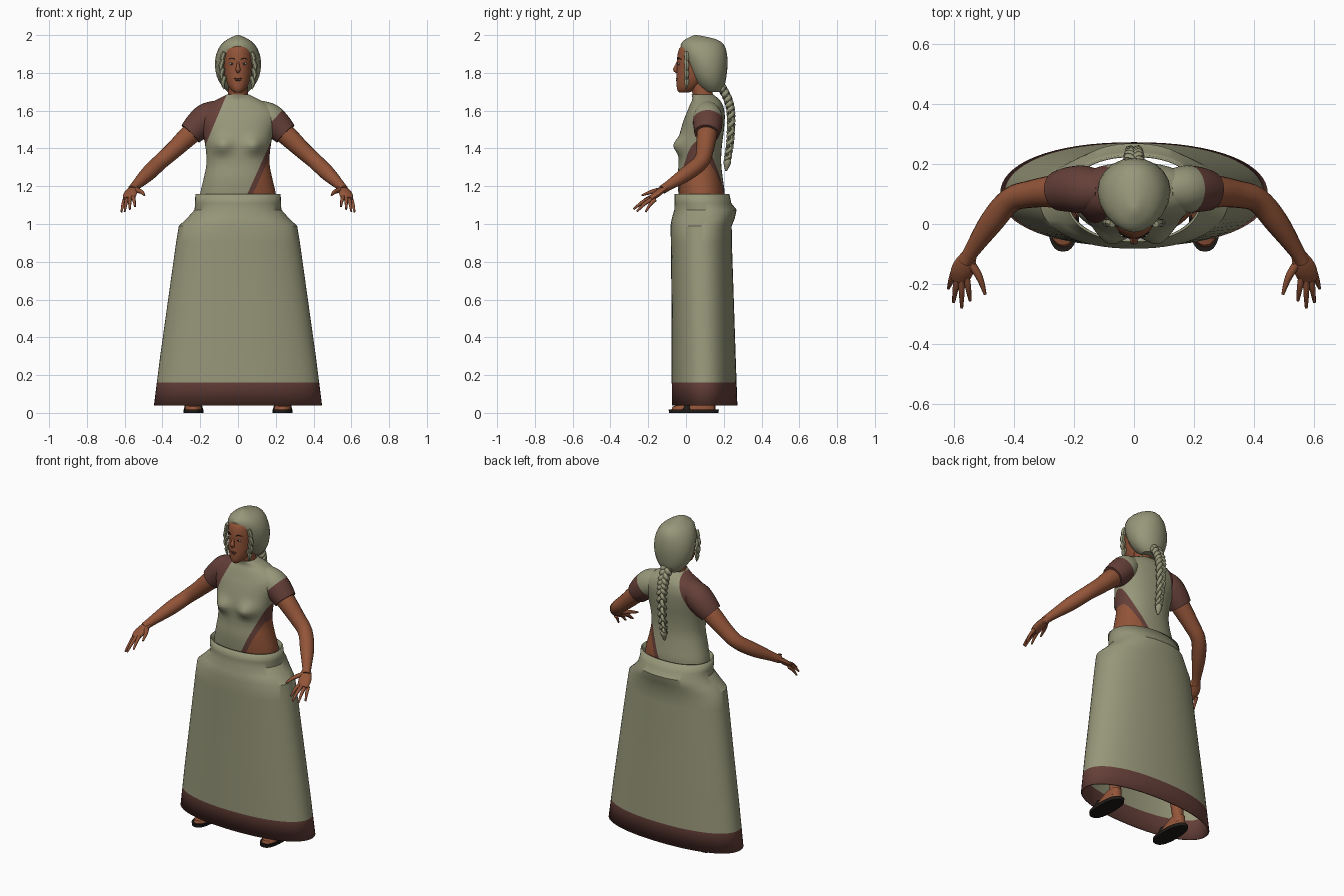
import bpy, bmesh, math
from mathutils import Vector, Matrix

if "Cube" in bpy.data.objects:
    bpy.data.objects.remove(bpy.data.objects["Cube"], do_unlink=True)


def material(name, r, g, b):
    m = bpy.data.materials.new(name)
    m.use_nodes = True
    m.diffuse_color = (r, g, b, 1)
    bsdf = next(n for n in m.node_tree.nodes if n.type == 'BSDF_PRINCIPLED')
    bsdf.inputs["Base Color"].default_value = (r, g, b, 1)
    bsdf.inputs["Roughness"].default_value = 0.9
    return m


CLOTH = material("sage cloth", .31, .31, .195)
BROWN = material("maroon cloth", .13, .05, .04)
SKIN = material("brown skin", .29, .09, .04)
DARK = material("dark leather", .014, .011, .009)
WHITE = material("eye white", .5, .45, .4)


def smooth_rows(rows, steps=4):
    """Catmull-Rom resampling of a list of equal-length tuples."""
    out = []
    last = len(rows) - 1
    for i in range(last):
        four = [rows[max(0, min(last, i + k))] for k in (-1, 0, 1, 2)]
        for s in range(steps):
            t = s / steps
            out.append(tuple(
                b + t / 2 * (c - a + t * (2*a - 5*b + 4*c - d + t * (3*(b - c) + d - a)))
                for a, b, c, d in zip(*four)))
    return out + [rows[-1]]


def finish(bm, name, mats, rule=None, cuts=(), angle=45):
    """Cut the mesh along colour borders, colour it by rule and link it."""
    for co, no in cuts:
        bmesh.ops.bisect_plane(bm, geom=bm.verts[:] + bm.edges[:] + bm.faces[:],
                               plane_co=co, plane_no=no)
    for f in bm.faces:
        f.smooth = True
        if rule:
            f.material_index = rule(f.calc_center_median())
    me = bpy.data.meshes.new(name)
    bm.to_mesh(me)
    bm.free()
    for m in mats:
        me.materials.append(m)
    me.set_sharp_from_angle(angle=math.radians(angle))
    ob = bpy.data.objects.new(name, me)
    bpy.context.collection.objects.link(ob)
    return ob


def skin_rings(rings, cap=True):
    bm = bmesh.new()
    loops = [[bm.verts.new(p) for p in r] for r in rings]
    n = len(loops[0])
    for a, b in zip(loops, loops[1:]):
        for i in range(n):
            j = (i + 1) % n
            bm.faces.new((a[i], a[j], b[j], b[i]))
    if cap:
        bm.faces.new(loops[0][::-1])
        bm.faces.new(loops[-1])
        bmesh.ops.recalc_face_normals(bm, faces=bm.faces[:])
    return bm


def power(v, n):
    return math.copysign(abs(v) ** (2 / n), v)


def level_rings(rows, seg=40, n=2.0, cx=0):
    """Horizontal rings from rows of (z, half width, front y, back y)."""
    turn = [math.tau * i / seg for i in range(seg)]
    return [[Vector((cx + w * power(math.cos(a), n),
                     (f + b) / 2 + (b - f) / 2 * power(math.sin(a), n), z))
             for a in turn] for z, w, f, b in rows]


def tube(name, rows, mats, seg=14, flat=1.0, side=1, up=(0, 0, 1), steps=4, **kw):
    """Round or flattened limb through rows of (x, y, z, radius)."""
    rows = smooth_rows(rows, steps)
    pts = [Vector((side * x, y, z)) for x, y, z, r in rows]
    rings = []
    for i, p in enumerate(pts):
        t = (pts[min(i + 1, len(pts) - 1)] - pts[max(i - 1, 0)]).normalized()
        u = t.cross(Vector(up)).normalized()
        v = u.cross(t)
        r = rows[i][3]
        rings.append([p + u * r * math.cos(math.tau * k / seg)
                      + v * r * flat * math.sin(math.tau * k / seg) for k in range(seg)])
    return finish(skin_rings(rings), name, mats, **kw)


def blob(name, loc, scale, mat):
    bm = bmesh.new()
    bmesh.ops.create_uvsphere(bm, u_segments=12, v_segments=8, radius=1,
                              matrix=Matrix.LocRotScale(Vector(loc), None, Vector(scale)))
    return finish(bm, name, [mat])


# Skirt: hollow flared shell with a contrasting hem and a raised waistband
HEM = .16
skirt_rows = [(.04, .445, -.075, .272), (.3, .412, -.076, .263), (.6, .37, -.077, .253),
              (.9, .328, -.08, .243), (.99, .313, -.082, .242), (1.03, .27, -.075, .258),
              (1.075, .23, -.062, .268), (1.11, .227, -.06, .24), (1.16, .226, -.06, .23)]
skirt = finish(skin_rings(level_rings(skirt_rows, 64, 2.2), cap=False), "skirt",
               [CLOTH, BROWN], lambda c: int(c.z < HEM), [((0, 0, HEM), (0, 0, 1))], 35)
shell = skirt.modifiers.new("thickness", 'SOLIDIFY')
shell.thickness = .008
shell.offset = -1

# Torso: draped cloth over the left shoulder, blouse and bare waist beside it
torso_rows = smooth_rows([
    (1.08, .205, -.03, .2), (1.16, .2, -.04, .205), (1.24, .182, -.045, .195),
    (1.31, .168, -.04, .187), (1.37, .168, -.04, .187), (1.43, .176, -.04, .192),
    (1.49, .188, -.03, .2), (1.55, .205, -.012, .205), (1.59, .205, .004, .204),
    (1.63, .165, .02, .195), (1.66, .11, .033, .175), (1.685, .06, .03, .145)])
bm = skin_rings(level_rings(torso_rows, 56, 2.15))
for v in bm.verts:
    if v.co.y < .05:
        d = ((abs(v.co.x) - .085) / .05) ** 2 + ((v.co.z - 1.415) / .045) ** 2
        v.co.y -= .038 * math.exp(-d)

SLOPE, STRIP, BLOUSE = .45, .03, 1.34


def drape_edge(c):
    return c.x - .05 - SLOPE * (c.z - 1.16)


def shoulder_edge(c):
    return c.x + .06 + .42 * (1.685 - c.z)


def torso_colour(c):
    if shoulder_edge(c) < 0 and c.z > 1.41:
        return 1
    if drape_edge(c) < 0:
        return 0
    return 1 if drape_edge(c) < STRIP or c.z > BLOUSE else 2


finish(bm, "torso", [CLOTH, BROWN, SKIN], torso_colour, [
    ((.05, 0, 1.16), (1, 0, -SLOPE)), ((.05 + STRIP, 0, 1.16), (1, 0, -SLOPE)),
    ((-.06, 0, 1.685), (1, 0, -.42)), ((0, 0, BLOUSE), (0, 0, 1)), ((0, 0, 1.41), (0, 0, 1))])

# Neck, head and facial features
tube("neck", [(0, .1, 1.6, .062), (0, .09, 1.68, .054), (0, .075, 1.73, .05),
              (0, .07, 1.79, .05)], [SKIN], up=(0, 1, 0))
face_rows = [(1.695, .016, -.035, .01), (1.71, .036, -.046, .05), (1.74, .055, -.05, .09),
             (1.78, .069, -.05, .13), (1.83, .077, -.048, .16), (1.88, .08, -.047, .17),
             (1.93, .074, -.035, .165), (1.96, .05, 0, .14)]
finish(skin_rings(level_rings(smooth_rows(face_rows), 32)), "head", [SKIN])
tube("nose", [(0, -.04, 1.868, .005), (0, -.05, 1.84, .008), (0, -.056, 1.818, .013),
              (0, -.046, 1.806, .009)], [SKIN], seg=10, up=(0, 1, 0))
blob("upper_lip", (0, -.047, 1.77), (.021, .006, .004), BROWN)
blob("lower_lip", (0, -.047, 1.762), (.017, .007, .005), BROWN)
for s, label in ((1, "left"), (-1, "right")):
    blob(label + "_eye", (s * .032, -.038, 1.848), (.014, .005, .006), WHITE)
    blob(label + "_iris", (s * .032, -.041, 1.848), (.005, .004, .005), DARK)
    tube(label + "_eyebrow", [(.014, -.044, 1.871, .003), (.032, -.04, 1.878, .003),
                              (.05, -.026, 1.872, .002)], [DARK], seg=6, side=s)

# Hair cap with loose locks framing the face
hair_rows = [(1.7, .055, .1, .185), (1.73, .085, .065, .203), (1.78, .112, .03, .214),
             (1.84, .122, .003, .22), (1.9, .115, -.02, .217), (1.95, .09, -.028, .2),
             (1.98, .052, .0, .155), (2.0, .006, .045, .06)]
finish(skin_rings(level_rings(smooth_rows(hair_rows, 2), 20)), "hair", [CLOTH], angle=30)
for s, label in ((1, "left"), (-1, "right")):
    for k in range(4):
        z = 1.91 - .042 * k
        x = .072 + .008 * math.sin(k * 1.2)
        tube(f"{label}_lock_{k + 1}", [(x, .0, z, .012), (x + .012, .004, z - .035, .014),
             (x + .004, .0, z - .07, .003)], [CLOTH], seg=6, side=s, up=(0, 1, 0), steps=2)

# Braid: three interlaced strands and a tied tail
braid_path = smooth_rows([(1.73, .185), (1.66, .222), (1.58, .238), (1.45, .235), (1.34, .22)], 14)
for k in range(3):
    strand = []
    for i, (z, y) in enumerate(braid_path):
        a = i * .42 + math.tau * k / 3
        taper = 1 - .45 * i / len(braid_path)
        strand.append((.024 * taper * math.sin(a), y + .012 * math.sin(2 * a), z, .016 * taper))
    tube(f"braid_strand_{k + 1}", strand, [CLOTH], seg=8, up=(0, 1, 0), steps=1)
tube("braid_tail", [(0, .22, 1.35, .012), (0, .218, 1.325, .02), (0, .212, 1.28, .004)],
     [CLOTH], seg=8, up=(0, 1, 0))

# Limbs, built once and mirrored
FINGERS = {"index": ((.557, -.175, 1.147), (.545, -.255, 1.092)),
           "middle": ((.573, -.18, 1.14), (.573, -.278, 1.078)),
           "ring": ((.588, -.176, 1.134), (.6, -.26, 1.066)),
           "little": ((.6, -.162, 1.13), (.617, -.214, 1.064))}
for s, label in ((1, "left"), (-1, "right")):
    # Short sleeve, with the drape covering the top of the left one
    tube(label + "_sleeve", [(.1, .11, 1.6, .06), (.16, .115, 1.565, .078),
         (.21, .115, 1.52, .076), (.252, .11, 1.478, .066)], [CLOTH, BROWN], seg=24, side=s,
         rule=lambda c: int(c.x < 0 or .73 * c.x - .68 * c.z > -.918),
         cuts=[((.16, 0, 1.5217), (.73, 0, -.68))])
    tube(label + "_arm", [(.18, .12, 1.535, .055), (.26, .11, 1.468, .054),
         (.34, .1, 1.392, .046), (.41, .08, 1.33, .042), (.475, .005, 1.268, .04),
         (.54, -.09, 1.205, .026), (.56, -.125, 1.182, .024)], [SKIN], seg=18, side=s)
    tube(label + "_palm", [(.545, -.1, 1.198, .024), (.56, -.13, 1.178, .034),
         (.573, -.16, 1.154, .037), (.58, -.187, 1.132, .03)], [SKIN], flat=.45, side=s)
    for finger, (base, tip) in FINGERS.items():
        middle = [(a + b) / 2 for a, b in zip(base, tip)]
        middle[2] += .008
        tube(f"{label}_{finger}_finger", [(*base, .011), (*middle, .0095), (*tip, .005)],
             [SKIN], seg=8, side=s)
    tube(label + "_thumb", [(.55, -.12, 1.182, .015), (.515, -.175, 1.172, .012),
         (.495, -.234, 1.152, .005)], [SKIN], seg=8, side=s)
    # Leg, foot and flat sandal
    tube(label + "_leg", [(.235, .115, .04, .036), (.23, .11, .12, .034), (.21, .11, .35, .055),
         (.18, .1, .55, .06), (.13, .09, 1.0, .085)], [SKIN], seg=16, side=s, up=(0, 1, 0))
    foot = [(.016, .046, -.078, .155), (.034, .044, -.07, .155), (.05, .038, -.02, .155),
            (.085, .034, .055, .152)]
    sole = [(0, .052, -.09, .172), (.019, .054, -.092, .174)]
    strap = [(.017, .051, -.03, .035), (.05, .044, -.012, .03), (.056, .03, -.005, .026)]
    for part, rows, mat in (("foot", foot, SKIN), ("sole", sole, DARK), ("strap", strap, DARK)):
        finish(skin_rings(level_rings(rows, 28, 2.5, s * .236)), f"{label}_{part}", [mat])
